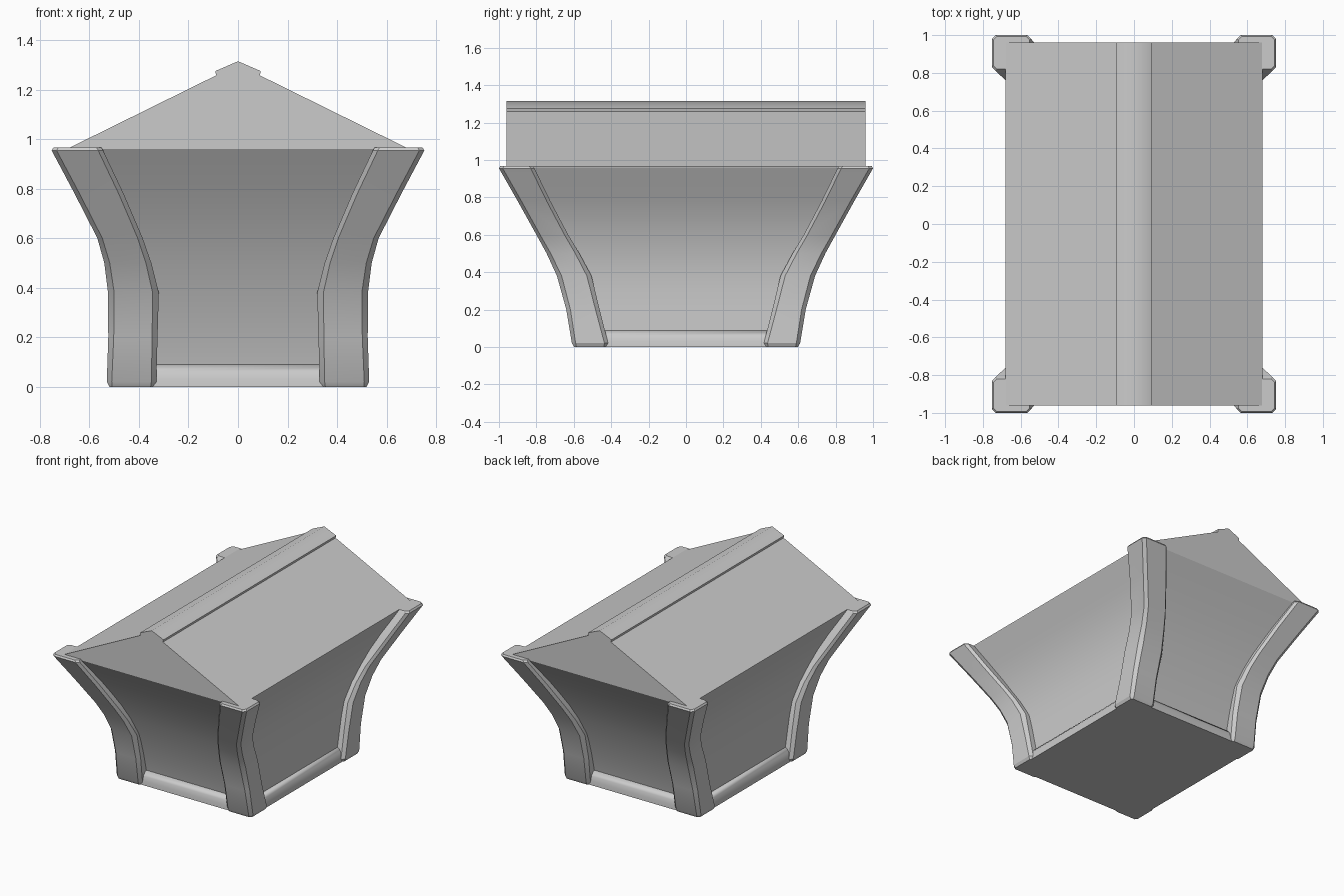
import bpy, bmesh

if "Cube" in bpy.data.objects:
    bpy.data.objects.remove(bpy.data.objects["Cube"])


def make_object(name, bm, smooth=None):
    bmesh.ops.recalc_face_normals(bm, faces=bm.faces)
    mesh = bpy.data.meshes.new(name)
    bm.to_mesh(mesh)
    bm.free()
    obj = bpy.data.objects.new(name, mesh)
    bpy.context.collection.objects.link(obj)
    if smooth:
        bpy.ops.object.select_all(action='DESELECT')
        obj.select_set(True)
        bpy.context.view_layer.objects.active = obj
        bpy.ops.object.shade_smooth_by_angle(angle=smooth)
    return obj


def loft(name, sections, smooth=None):
    """Skin a stack of closed loops with equal point counts and cap both ends."""
    bm = bmesh.new()
    rings = [[bm.verts.new(p) for p in s] for s in sections]
    n = len(rings[0])
    for a, b in zip(rings, rings[1:]):
        for i in range(n):
            j = (i + 1) % n
            bm.faces.new((a[i], a[j], b[j], b[i]))
    bm.faces.new(rings[0][::-1])
    bm.faces.new(rings[-1])
    return make_object(name, bm, smooth)


def rect(z, hx, hy):
    return [(-hx, -hy, z), (hx, -hy, z), (hx, hy, z), (-hx, hy, z)]


def chamfered(z, x0, x1, y0, y1, c):
    return [(x0 + c, y0, z), (x1 - c, y0, z), (x1, y0 + c, z), (x1, y1 - c, z),
            (x1 - c, y1, z), (x0 + c, y1, z), (x0, y1 - c, z), (x0, y0 + c, z)]


# Flared trough walls: z, half width, half length
walls = [(0.01, 0.47, 0.535), (0.09, 0.47, 0.55), (0.2, 0.467, 0.58),
         (0.3, 0.467, 0.612), (0.4, 0.472, 0.65), (0.5, 0.487, 0.692),
         (0.6, 0.512, 0.74), (0.7, 0.547, 0.795), (0.8, 0.593, 0.855),
         (0.9, 0.648, 0.92), (0.96, 0.68, 0.96)]
loft("flared_body", [rect(*w) for w in walls], 0.6)

# Base skirting with a rounded top edge
skirt = [(0.0, 0.512, 0.59), (0.03, 0.51, 0.588), (0.06, 0.503, 0.581),
         (0.08, 0.488, 0.568), (0.09, 0.465, 0.548)]
loft("base_skirting", [rect(*s) for s in skirt], 0.8)

# Curved corner posts: z, inner x, outer x, inner y, outer y, chamfer
post = [(0.0, 0.341, 0.52, 0.427, 0.598, 0.012),
        (0.02, 0.33, 0.53, 0.416, 0.61, 0.02),
        (0.2, 0.325, 0.524, 0.462, 0.64, 0.022),
        (0.38, 0.32, 0.525, 0.505, 0.69, 0.025),
        (0.5, 0.35, 0.54, 0.57, 0.745, 0.022),
        (0.6, 0.385, 0.568, 0.63, 0.80, 0.02),
        (0.78, 0.462, 0.66, 0.725, 0.90, 0.02),
        (0.955, 0.545, 0.753, 0.81, 1.0, 0.02),
        (0.967, 0.552, 0.745, 0.82, 0.993, 0.02)]
posts = loft("corner_posts", [chamfered(*p) for p in post], 0.4)
mirror = posts.modifiers.new("four_corners", 'MIRROR')
mirror.use_axis = (True, True, False)

# Gabled lid with a raised ridge cap
half = [(0.68, 0.96), (0.68, 0.966), (0.088, 1.258), (0.092, 1.275)]
profile = half + [(0, 1.315)] + [(-x, z) for x, z in reversed(half)]
loft("gabled_lid", [[(x, y, z) for x, z in profile] for y in (-0.96, 0.96)], 0.9)
